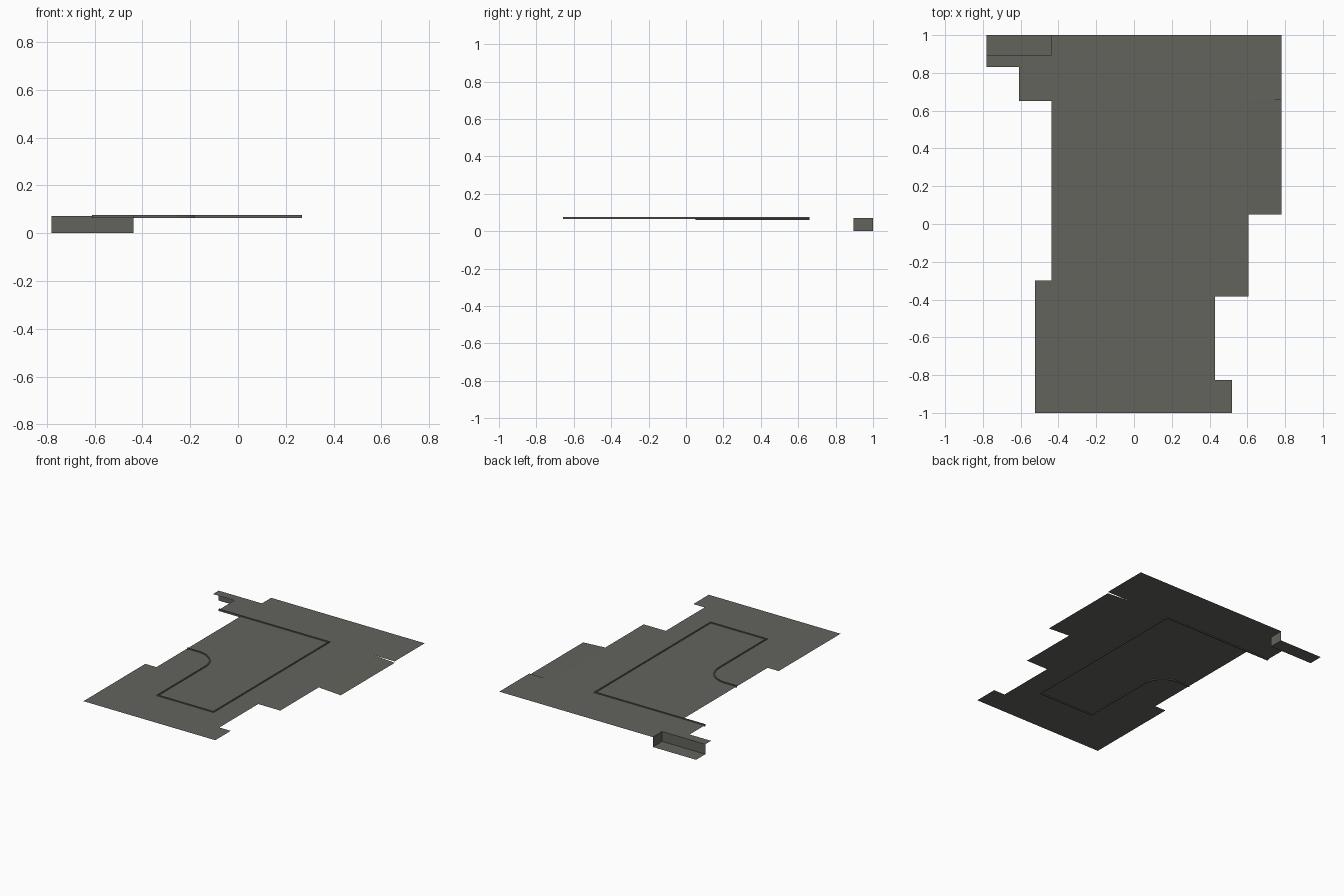
import bpy, math

if "Cube" in bpy.data.objects:
    bpy.data.objects.remove(bpy.data.objects["Cube"])

ZS = 0.071          # height of the thin sheet
mat = bpy.data.materials.new("warm dark grey")
mat.diffuse_color = (0.125, 0.125, 0.11, 1)
mat.use_nodes = True
mat.node_tree.nodes["Principled BSDF"].inputs["Base Color"].default_value = mat.diffuse_color


def add_mesh(name, verts, faces):
    me = bpy.data.meshes.new(name)
    me.from_pydata(verts, [], faces)
    me.materials.append(mat)
    ob = bpy.data.objects.new(name, me)
    bpy.context.collection.objects.link(ob)
    return ob


def sheet(name, outline, z=ZS):
    return add_mesh(name, [(x, y, z) for x, y in outline], [range(len(outline))])


# Main floor sheet, listed counter-clockwise, notched around the open pit
sheet("floor_sheet", [
    (-0.525, -1), (0.52, -1), (0.52, -0.825), (0.43, -0.825), (0.43, -0.385),
    (0.605, -0.385), (0.605, 0.66), (0.78, 0.66), (0.78, 1), (-0.437, 1),
    (-0.437, 0.895), (-0.78, 0.895), (-0.78, 0.83), (-0.61, 0.83),
    (-0.61, 0.66), (-0.437, 0.66), (-0.437, -0.30), (-0.525, -0.30)])

# Side ramp falling gently outwards
add_mesh("side_ramp", [(0.605, 0.05, ZS), (0.78, 0.05, ZS - 0.01),
                       (0.78, 0.66, ZS - 0.01), (0.605, 0.66, ZS)], [(0, 1, 2, 3)])

# Open pit: floor and two walls, open at the corner
x0, x1, y0, y1 = -0.78, -0.437, 0.895, 1.0
add_mesh("corner_pit", [(x0, y0, 0), (x1, y0, 0), (x1, y1, 0), (x0, y1, 0),
                        (x0, y0, ZS), (x1, y0, ZS), (x1, y1, ZS)],
         [(0, 1, 2, 3), (0, 4, 5, 1), (1, 5, 6, 2)])


# Low curb swept along a path with mitred corners
def curb(name, path, width, zlo, zhi):
    verts, faces = [], []
    n = len(path)
    for i, (x, y) in enumerate(path):
        ax, ay = path[max(i - 1, 0)]
        bx, by = path[min(i + 1, n - 1)]
        d1 = math.atan2(y - ay, x - ax) if i else math.atan2(by - y, bx - x)
        d2 = math.atan2(by - y, bx - x) if i < n - 1 else d1
        turn = math.remainder(d2 - d1, 2 * math.pi)
        a = d1 + turn / 2 + math.pi / 2
        r = width / 2 / math.cos(turn / 2)
        ox, oy = r * math.cos(a), r * math.sin(a)
        verts += [(x + ox, y + oy, zlo), (x - ox, y - oy, zlo),
                  (x - ox, y - oy, zhi), (x + ox, y + oy, zhi)]
    for i in range(n - 1):
        for k in range(4):
            a, b = i * 4 + k, i * 4 + (k + 1) % 4
            faces.append((a, b, b + 4, a + 4))
    e = (n - 1) * 4
    faces += [(3, 2, 1, 0), (e, e + 1, e + 2, e + 3)]
    return add_mesh(name, verts, faces)


R = 0.165
arc = [(-0.18 - R + R * math.cos(t), -0.115 + R * math.sin(t))
       for t in (math.pi / 2 * i / 12 for i in range(13))]
curb("curb", [(-0.61, 0.656), (0.263, 0.656), (0.263, -0.654), (-0.18, -0.654)]
     + arc + [(-0.437, 0.05)], 0.009, 0.064, 0.077)
